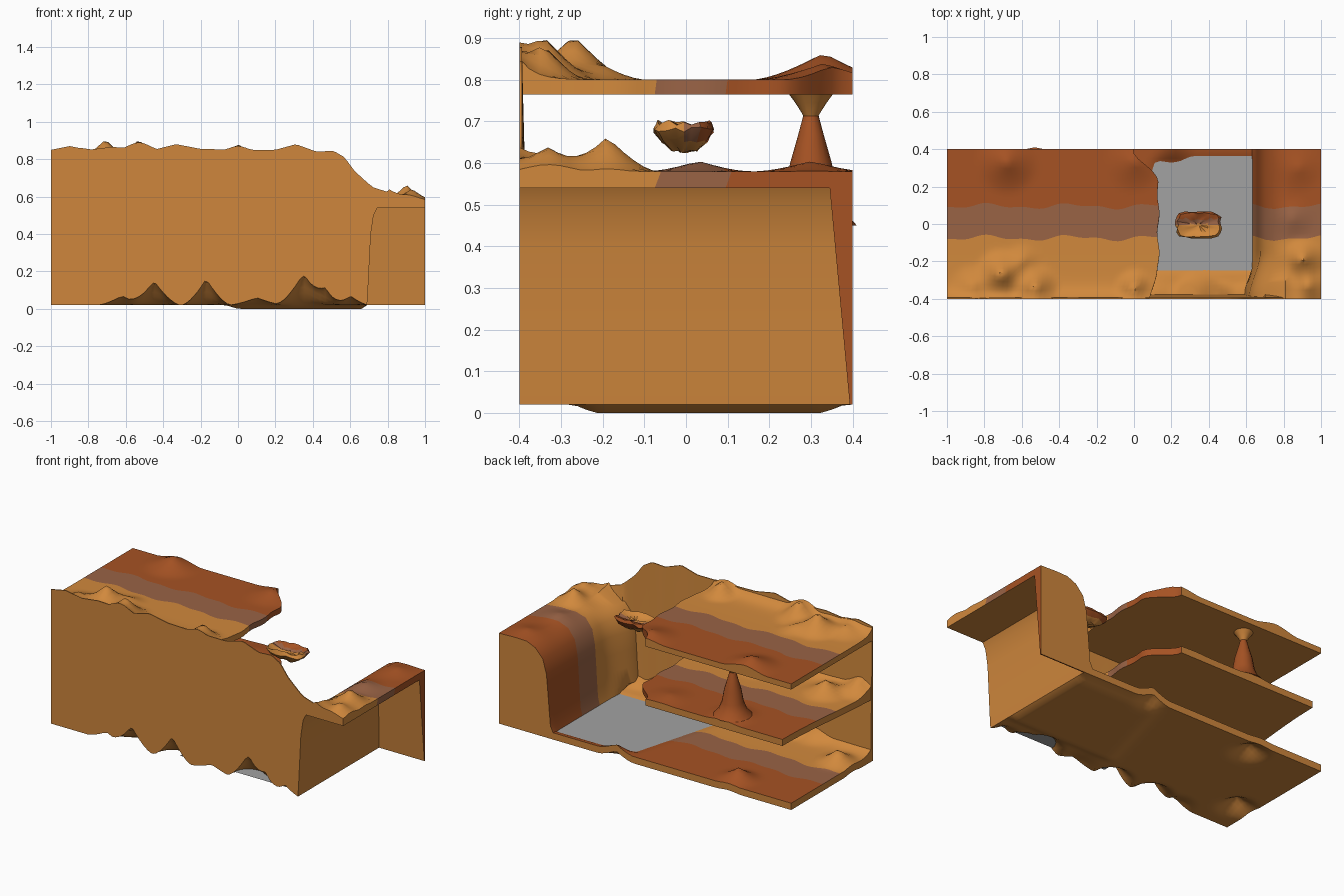
import bpy, bmesh, math, random

if "Cube" in bpy.data.objects:
    bpy.data.objects.remove(bpy.data.objects["Cube"])
random.seed(4)

def mat(name, col):
    m = bpy.data.materials.new(name)
    m.diffuse_color = (*col, 1)
    m.use_nodes = True
    m.node_tree.nodes["Principled BSDF"].inputs["Base Color"].default_value = m.diffuse_color
    return m

ORANGE, BROWN, RED, TAN, GRAY = range(5)
MATS = [mat("light_orange_rock", (.64, .25, .046)), mat("dull_brown_band", (.32, .125, .06)),
        mat("rust_red_rock", (.38, .085, .017)), mat("tan_cut_rock", (.62, .24, .045)),
        mat("gray_water", (.36, .36, .36))]

def finish(name, bm, angle=40):
    bmesh.ops.recalc_face_normals(bm, faces=bm.faces)
    me = bpy.data.meshes.new(name)
    bm.to_mesh(me)
    bm.free()
    for m in MATS:
        me.materials.append(m)
    ob = bpy.data.objects.new(name, me)
    bpy.context.collection.objects.link(ob)
    bpy.ops.object.select_all(action='DESELECT')
    ob.select_set(True)
    bpy.context.view_layer.objects.active = ob
    bpy.ops.object.shade_smooth_by_angle(angle=math.radians(angle))
    return ob

def span(a, b, n):
    return [a + (b - a) * i / n for i in range(n + 1)]

def smooth(t):
    t = max(0, min(1, t))
    return t * t * (3 - 2 * t)

def interp(pts, x):
    for (a, p), (b, q) in zip(pts, pts[1:]):
        if x <= b:
            return p + (q - p) * max(0, x - a) / (b - a)
    return pts[-1][1]

def hills(lst, x, y):
    return sum(h * max(0, 1 - math.hypot(x - a, y - b) / r) ** 1.5 for a, b, h, r in lst)

def slab(name, us, vs, top, bot, paint):
    """Closed slab between two gridded surfaces; paint colours the top and the right end."""
    bm = bmesh.new()
    T = [[bm.verts.new(top(u, v)) for v in vs] for u in us]
    B = [[bm.verts.new(bot(u, v)) for v in vs] for u in us]
    nu, nv = len(us) - 1, len(vs) - 1
    def face(vv, m):
        bm.faces.new(vv).material_index = m
    for i in range(nu):
        for j in range(nv):
            m = paint((vs[j] + vs[j + 1]) / 2)
            face((T[i][j], T[i+1][j], T[i+1][j+1], T[i][j+1]), m)
            face((B[i][j], B[i][j+1], B[i+1][j+1], B[i+1][j]), TAN)
            if i == 0:
                face((T[0][j], T[0][j+1], B[0][j+1], B[0][j]), TAN)
            if i == nu - 1:
                face((T[nu][j], B[nu][j], B[nu][j+1], T[nu][j+1]), m)
        for j in (0, nv):
            face((T[i][j], B[i][j], B[i+1][j], T[i+1][j]), TAN)
    return finish(name, bm)

# Depth rows with exact lines at the colour band edges
ROWS = span(-.4, -.075, 14) + span(-.075, .095, 6)[1:] + span(.095, .4, 12)[1:]

def band(y):
    return ORANGE if y < -.075 else BROWN if y < .095 else RED

def wob(x, y):
    return y + (.012 * math.sin(14 * x) + .007 * math.sin(31 * x + 1)) * (1 - (y / .4) ** 2)

# Ground sheet: floor, cliff and right plateau in one sweep
PATH_T = [(x, .062) for x in span(-1, .63, 60)] + [(.648, .1), (.657, .2), (.665, .3), (.675, .41),
          (.7, .5), (.75, .555)] + [(x, .58) for x in span(.81, 1, 10)]
PATH_B = [(x, .02) for x in span(-1, .66, 60)] + [(.69, .02), (.695, .1), (.70, .2), (.71, .4),
          (.725, .5), (.745, .54)] + [(x, .54) for x in span(.81, 1, 10)]
FLOOR_HILLS = [(-.45, -.4, .13, .14), (-.17, -.4, .14, .13), (.35, -.4, .17, .15), (.6, -.4, .05, .1),
               (-.62, -.4, .05, .13), (.1, -.4, .04, .15), (-.9, -.2, .08, .13), (-.57, .3, .07, .13),
               (.2, .4, .045, .12), (.47, -.4, .08, .1)]
PLATEAU_HILLS = [(.9, -.19, .085, .12), (.75, -.33, .075, .14), (.85, .03, .025, .12),
                 (.93, -.33, .06, .12), (.88, .3, .025, .13)]

def pit(x, y):
    return -.02 * smooth((x + .07 - .28 * (y + .2)) / .08) * smooth((y + .28) / .07) * smooth((.39 - y) / .07)

def ground_top(u, v):
    x, z = PATH_T[u]
    y = wob(x, v)
    edge = math.exp(-(y + .4) / .04)
    if u <= 60:
        return x, y, z + hills(FLOOR_HILLS, x, y) + pit(x, y) + .06 * edge
    corner = -.06 * smooth((-.15 - y) / .25) if u < 67 else 0
    if u > 66:
        z += hills(PLATEAU_HILLS, x, y) + .05 * edge * smooth((1 - x) / .25)
    return x + corner, y, z

def ground_bottom(u, v):
    x, z = PATH_B[u]
    if u <= 60:
        z += hills(FLOOR_HILLS, x, v) + pit(x, v)
    return x, v, z

slab("floor_cliff_plateau", range(len(PATH_T)), ROWS, ground_top, ground_bottom, band)

# Thin front wall following the floor below and a rough skyline above
SKY = [(-1, .85), (-.9, .87), (-.8, .85), (-.68, .865), (-.55, .86), (-.45, .85), (-.33, .88), (-.2, .855),
       (0, .85), (.2, .85), (.31, .88), (.42, .84), (.51, .845), (.57, .81), (.62, .74), (.68, .685),
       (.72, .65), (.8, .625), (.87, .60), (1, .582)]

def wall(side):
    def f(x, t):
        low = .02 + hills(FLOOR_HILLS, x, -.4) if x < .69 else .55
        z = low + (interp(SKY, x) - low) * t
        return x, -.4 + side * (.024 - .018 * t), z
    return f

slab("front_wall", span(-1, .685, 84) + span(.7, 1, 12), span(0, 1, 8), wall(1), wall(0), lambda v: ORANGE)

# Back plate closing the end of the cliff, thicker towards the top
bm = bmesh.new()
outline = [(.66, .02)] + PATH_T[60:] + [(1, .02)]
outer = [bm.verts.new((x, .4, z)) for x, z in outline]
inner = [bm.verts.new((x, .395 - .05 * z / .54, z)) for x, z in outline]
bm.faces.new(outer).material_index = TAN
bm.faces.new(inner).material_index = TAN
for i in range(len(outline)):
    k = (i + 1) % len(outline)
    bm.faces.new((outer[i], outer[k], inner[k], inner[i])).material_index = RED
finish("back_plate", bm)

# Two ledges with flat undersides and rounded right ends
def right_end(y):
    e = .13 + .006 * math.sin(30 * y)
    return e - .13 * smooth((y - .2) / .2) ** 1.2 - .05 * smooth((-.25 - y) / .15)

def ledge(name, zt, zb, inset, hl):
    def xy(u, v):
        a, b = -1 + inset * smooth((v + .5) / .9), right_end(v)
        return a + (b - a) * u
    def top(u, v):
        x = xy(u, v)
        y = wob(x, v)
        return x, y, zt + hills(hl, x, y) + .05 * math.exp(-(y + .4) / .035)
    slab(name, span(0, 1, 48), ROWS, top, lambda u, v: (xy(u, v), v, zb), band)

ledge("upper_ledge", .80, .765, 0,
      [(-.71, -.27, .11, .14), (-.53, -.34, .1, .13), (0, -.34, .08, .1), (-.68, .33, .065, .17),
       (0, .33, .04, .16), (-.86, -.33, .04, .12), (-.6, -.2, .035, .1)])
ledge("middle_ledge", .44, .40, .06,
      [(-.78, -.25, .08, .14), (-.53, .3, .05, .16), (-.3, -.3, .07, .15), (-.1, .3, .02, .15),
       (-.92, -.36, .07, .12)])

# Column: stalagmite meeting a stalactite
def spun(name, prof, cx, cy, m, n=16):
    bm = bmesh.new()
    rings = [[bm.verts.new((cx + r * math.cos(k * math.tau / n), cy + r * math.sin(k * math.tau / n), z))
              for k in range(n)] for r, z in prof]
    for a, b in zip(rings, rings[1:]):
        for k in range(n):
            bm.faces.new((a[k], a[(k+1) % n], b[(k+1) % n], b[k]))
    bm.faces.new(rings[0])
    bm.faces.new(rings[-1])
    for f in bm.faces:
        f.material_index = m
    finish(name, bm)

spun("stalagmite", [(.11, .45), (.08, .485), (.062, .53), (.05, .6), (.03, .67), (.014, .73)], -.53, .3, RED)
spun("stalactite", [(.012, .70), (.022, .72), (.038, .745), (.055, .768)], -.53, .3, TAN)

# Floating rock: a rough oblong dish
bm = bmesh.new()
N, rings = 24, []
for r, z in [(.15, .63), (.45, .633), (.8, .655), (1, .68), (.92, .698), (.7, .688), (.4, .677), (.1, .673)]:
    ring = []
    for k in range(N):
        c, s = math.cos(k * math.tau / N), math.sin(k * math.tau / N)
        q = r * (1 + random.uniform(-.06, .06)) / (c ** 4 + s ** 4) ** .25
        ring.append(bm.verts.new((.345 + .12 * q * c, -.005 + .07 * q * s, z + random.uniform(-.007, .007))))
    rings.append(ring)
for i in range(len(rings) - 1):
    for k in range(N):
        f = bm.faces.new((rings[i][k], rings[i][(k+1) % N], rings[i+1][(k+1) % N], rings[i+1][k]))
        y = f.calc_center_median().y
        f.material_index = TAN if i < 2 else ORANGE if y < 0 else BROWN if y < .025 else RED
bm.faces.new(rings[0]).material_index = TAN
bm.faces.new(rings[-1]).material_index = ORANGE
finish("floating_rock", bm)

# Water sheet in the pit
bm = bmesh.new()
bm.faces.new([bm.verts.new((x, y, .055)) for x, y in [(-.12, -.395), (.66, -.395), (.66, .39), (-.12, .39)]]
             ).material_index = GRAY
finish("water", bm)
